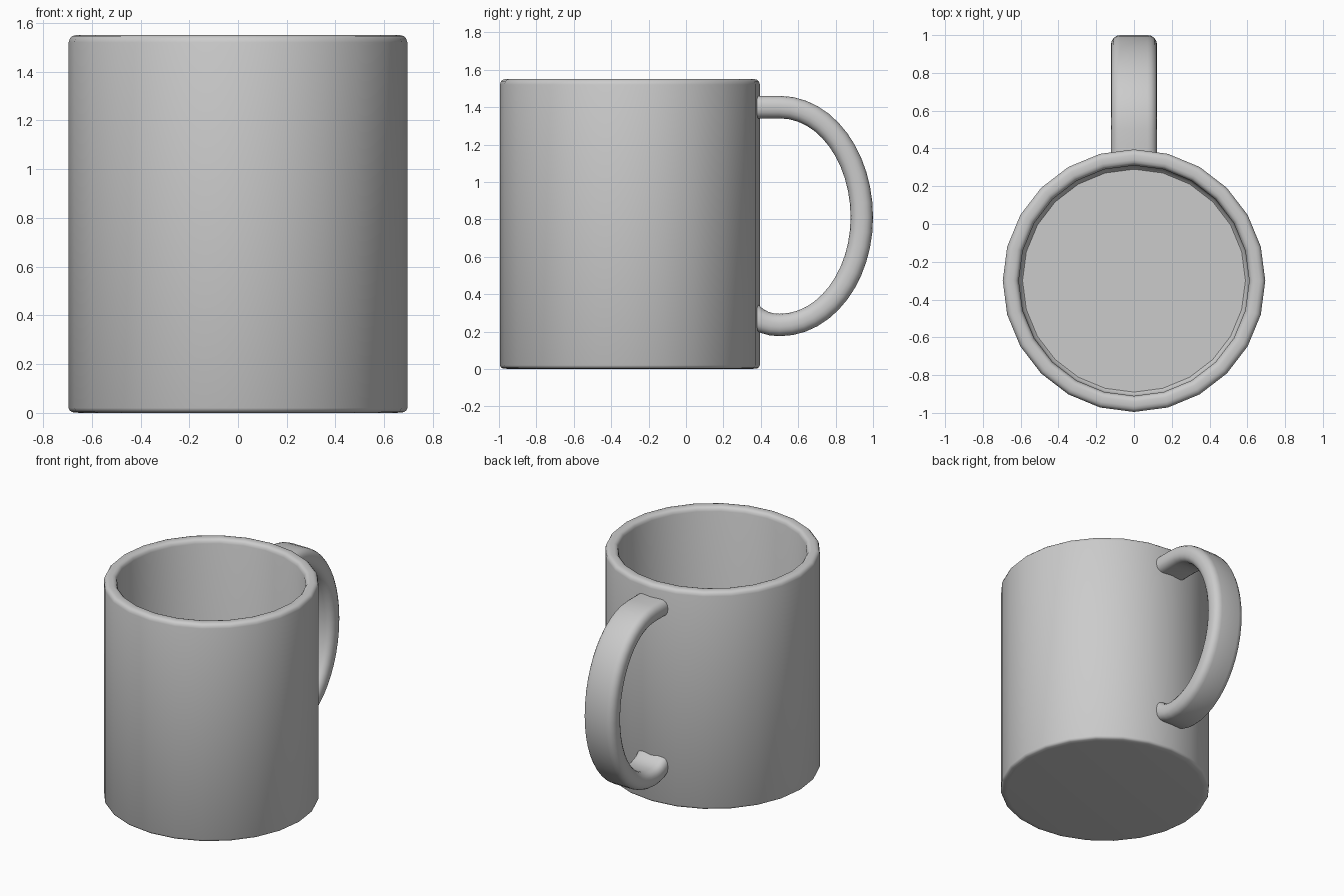
import bpy, bmesh
from math import sin, cos, pi, radians
from mathutils import Vector
from mathutils.geometry import interpolate_bezier

cube = bpy.data.objects.get("Cube")
if cube:
    bpy.data.objects.remove(cube, do_unlink=True)

SIDES = 24
CENTRE_Y = -0.3

grey = bpy.data.materials.new("glazed_grey")
grey.use_nodes = True
colour = (0.6, 0.6, 0.6, 1)
grey.diffuse_color = colour
grey.node_tree.nodes["Principled BSDF"].inputs["Base Color"].default_value = colour


def finish(bm, name, angle):
    """Turn a bmesh into a smooth, grey object."""
    bmesh.ops.recalc_face_normals(bm, faces=bm.faces)
    mesh = bpy.data.meshes.new(name)
    bm.to_mesh(mesh)
    bm.free()
    mesh.materials.append(grey)
    obj = bpy.data.objects.new(name, mesh)
    bpy.context.collection.objects.link(obj)
    bpy.ops.object.select_all(action='DESELECT')
    obj.select_set(True)
    bpy.context.view_layer.objects.active = obj
    bpy.ops.object.shade_smooth_by_angle(angle=radians(angle))
    return obj


# Cup: one profile, from under the base over the rim to the inner floor
profile = [(0, 0), (0.65, 0), (0.68, 0.003), (0.69, 0.009), (0.695, 0.02),
           (0.695, 1.52), (0.69, 1.536), (0.68, 1.546), (0.665, 1.55),
           (0.64, 1.55), (0.625, 1.546), (0.616, 1.536), (0.61, 1.52),
           (0.61, 0.14), (0.605, 0.115), (0.59, 0.1), (0, 0.1)]
bm = bmesh.new()
verts = [bm.verts.new((r, 0, z)) for r, z in profile]
edges = [bm.edges.new(pair) for pair in zip(verts, verts[1:])]
bmesh.ops.spin(bm, geom=verts + edges, cent=(0, 0, 0), axis=(0, 0, 1),
               angle=2 * pi, steps=SIDES, use_duplicate=False)
bmesh.ops.remove_doubles(bm, verts=bm.verts, dist=0.0005)
cup = finish(bm, "cup", 40)
cup.location.y = CENTRE_Y

# Handle path in the yz plane: (point, control, control, point)
spans = [((0.34, 1.4), (0.4, 1.4), (0.45, 1.4), (0.5, 1.4)),
         ((0.5, 1.4), (0.75, 1.4), (0.94, 1.13), (0.94, 0.81)),
         ((0.94, 0.81), (0.94, 0.5), (0.75, 0.235), (0.5, 0.235)),
         ((0.5, 0.235), (0.44, 0.235), (0.39, 0.255), (0.35, 0.295))]
path = []
for span, steps in zip(spans, (3, 13, 13, 5)):
    points = interpolate_bezier(*[Vector((0, y, z)) for y, z in span], steps)
    path += points if not path else points[1:]

# Handle cross-section: a flat bar with rounded corners
HALF_WIDTH, HALF_THICK, CORNER = 0.122, 0.06, 0.05
section = []
for quarter, (sx, sy) in enumerate([(1, 1), (-1, 1), (-1, -1), (1, -1)]):
    for step in range(5):
        a = (quarter + step / 4) * pi / 2
        section.append((sx * (HALF_WIDTH - CORNER) + CORNER * cos(a),
                        sy * (HALF_THICK - CORNER) + CORNER * sin(a)))

# Sweep the section along the path
bm = bmesh.new()
rings = []
for i, point in enumerate(path):
    tangent = (path[min(i + 1, len(path) - 1)] - path[max(i - 1, 0)]).normalized()
    normal = Vector((0, -tangent.z, tangent.y))
    rings.append([bm.verts.new(point + Vector((w, 0, 0)) + normal * t)
                  for w, t in section])
count = len(section)
for a, b in zip(rings, rings[1:]):
    for k in range(count):
        n = (k + 1) % count
        bm.faces.new((a[k], a[n], b[n], b[k]))
bm.faces.new(rings[0])
bm.faces.new(rings[-1])
finish(bm, "handle", 40)
